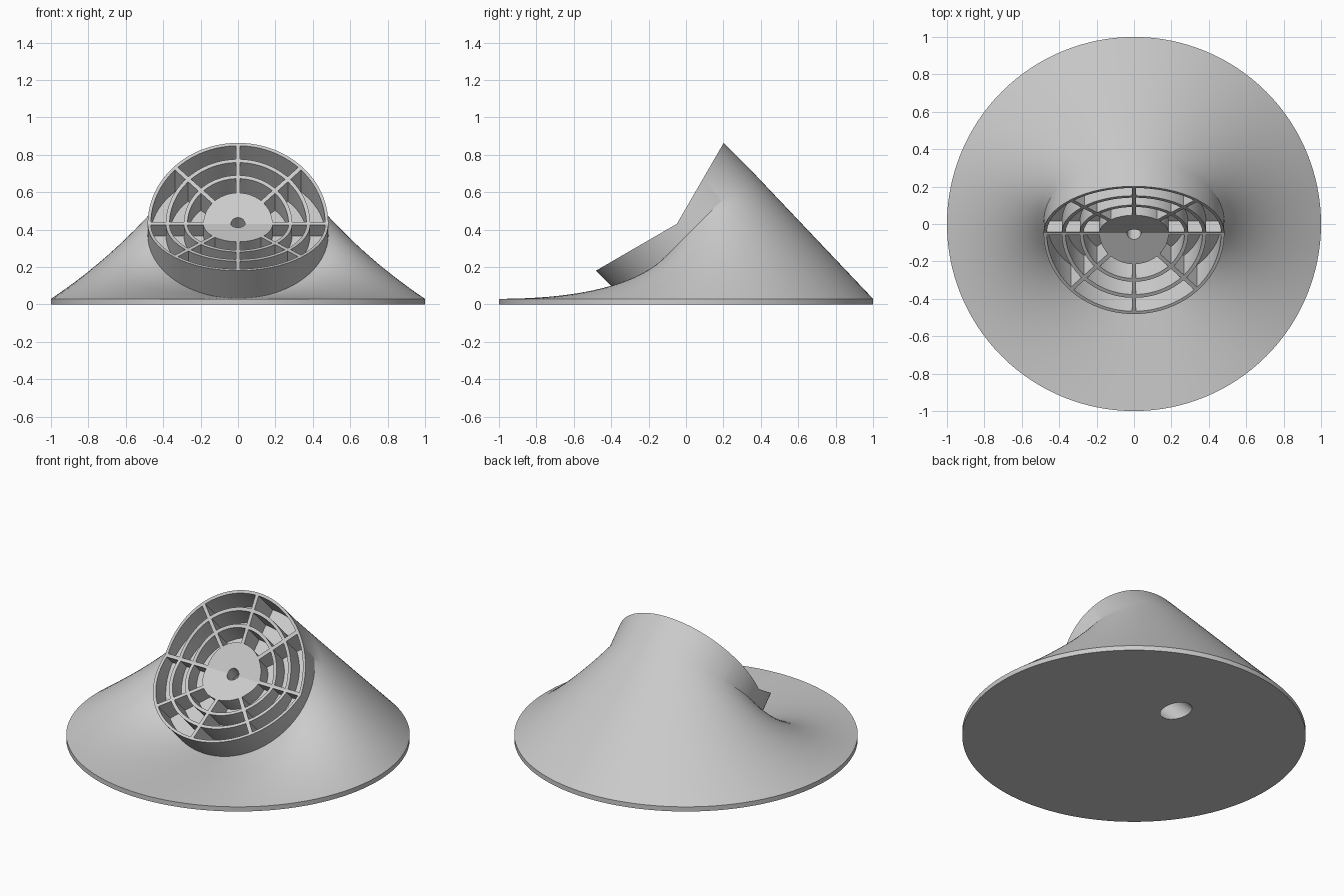
import bpy, bmesh
from math import sin, cos, pi, radians
from mathutils import Matrix, Vector

if "Cube" in bpy.data.objects:
    bpy.data.objects.remove(bpy.data.objects["Cube"])

N = 128                      # segments around every circle
R = 0.483                    # neck radius
FOLD = 0.129                 # depth of the V fold at the middle of the face
FLOOR = -0.21                # floor of the cup, along the neck axis
FRAME = Matrix.Translation((0, -0.14, 0.522)) @ Matrix.Rotation(radians(45), 4, 'X')
ANGLES = [2 * pi * i / N for i in range(N)]


def face_height(t):
    return -FOLD * (1 - abs(t) / R)


def neck_loop(r, height=None):
    """Circle round the tilted axis: flat at a height, or following the V face."""
    return [FRAME @ Vector((r * cos(a), r * sin(a),
                            face_height(r * sin(a)) if height is None else height))
            for a in ANGLES]


def flat_loop(r, z):
    return [Vector((r * cos(a), r * sin(a), z)) for a in ANGLES]


def finish(bm, name):
    bmesh.ops.recalc_face_normals(bm, faces=bm.faces)
    me = bpy.data.meshes.new(name)
    bm.to_mesh(me)
    bm.free()
    ob = bpy.data.objects.new(name, me)
    bpy.context.collection.objects.link(ob)
    bpy.ops.object.select_all(action='DESELECT')
    ob.select_set(True)
    bpy.context.view_layer.objects.active = ob
    bpy.ops.object.shade_smooth_by_angle(angle=radians(25))
    return ob


def closed_loft(name, loops):
    """Bridge the loops in order and join the last back to the first."""
    bm = bmesh.new()
    rows = [[bm.verts.new(p) for p in loop] for loop in loops]
    for k, a in enumerate(rows):
        b = rows[(k + 1) % len(rows)]
        for i in range(N):
            j = (i + 1) % N
            bm.faces.new((a[i], a[j], b[j], b[i]))
    return finish(bm, name)


def tube(name, r_in, r_out):
    closed_loft(name, [neck_loop(r_in, FLOOR), neck_loop(r_out, FLOOR),
                       neck_loop(r_out), neck_loop(r_in)])


# Body: base disc, ruled flare into the tilted neck, open cup and slanted through hole
HOLE = 0.078
hole_bottom = []
for p in neck_loop(HOLE, 0):
    hole_bottom.append(Vector((p.x, p.y + p.z, 0)))   # slide along the axis to z = 0
start, end = flat_loop(1, 0.03), neck_loop(R, FLOOR)
STEPS = 14
flare = [[p.lerp(q, k / STEPS) for p, q in zip(start, end)] for k in range(STEPS + 1)]
closed_loft("body", [hole_bottom, flat_loop(1, 0)] + flare +
            [neck_loop(R), neck_loop(0.466), neck_loop(0.466, FLOOR), neck_loop(HOLE, FLOOR)])

# Grille hub and concentric rings
tube("grille_hub", 0.0375, 0.185)
for n, r in enumerate((0.28, 0.376)):
    tube(f"grille_ring_{n + 1}", r - 0.01, r + 0.01)

# Eight radial grille spokes, reaching from the face to the cup floor
for n in range(8):
    a = n * pi / 4
    out, side = Vector((cos(a), sin(a))), Vector((-sin(a), cos(a)))
    bm = bmesh.new()
    sections = []
    for r in (0.178, 0.472):
        pts = [out * r + side * w for w in (-0.011, 0, 0.011)]
        ring = [FRAME @ Vector((p.x, p.y, face_height(p.y))) for p in pts]
        ring += [FRAME @ Vector((p.x, p.y, FLOOR)) for p in reversed(pts)]
        sections.append([bm.verts.new(v) for v in ring])
    s, e = sections
    bm.faces.new(s)
    bm.faces.new(e)
    for i in range(6):
        j = (i + 1) % 6
        bm.faces.new((s[i], s[j], e[j], e[i]))
    finish(bm, f"grille_spoke_{n + 1}")
